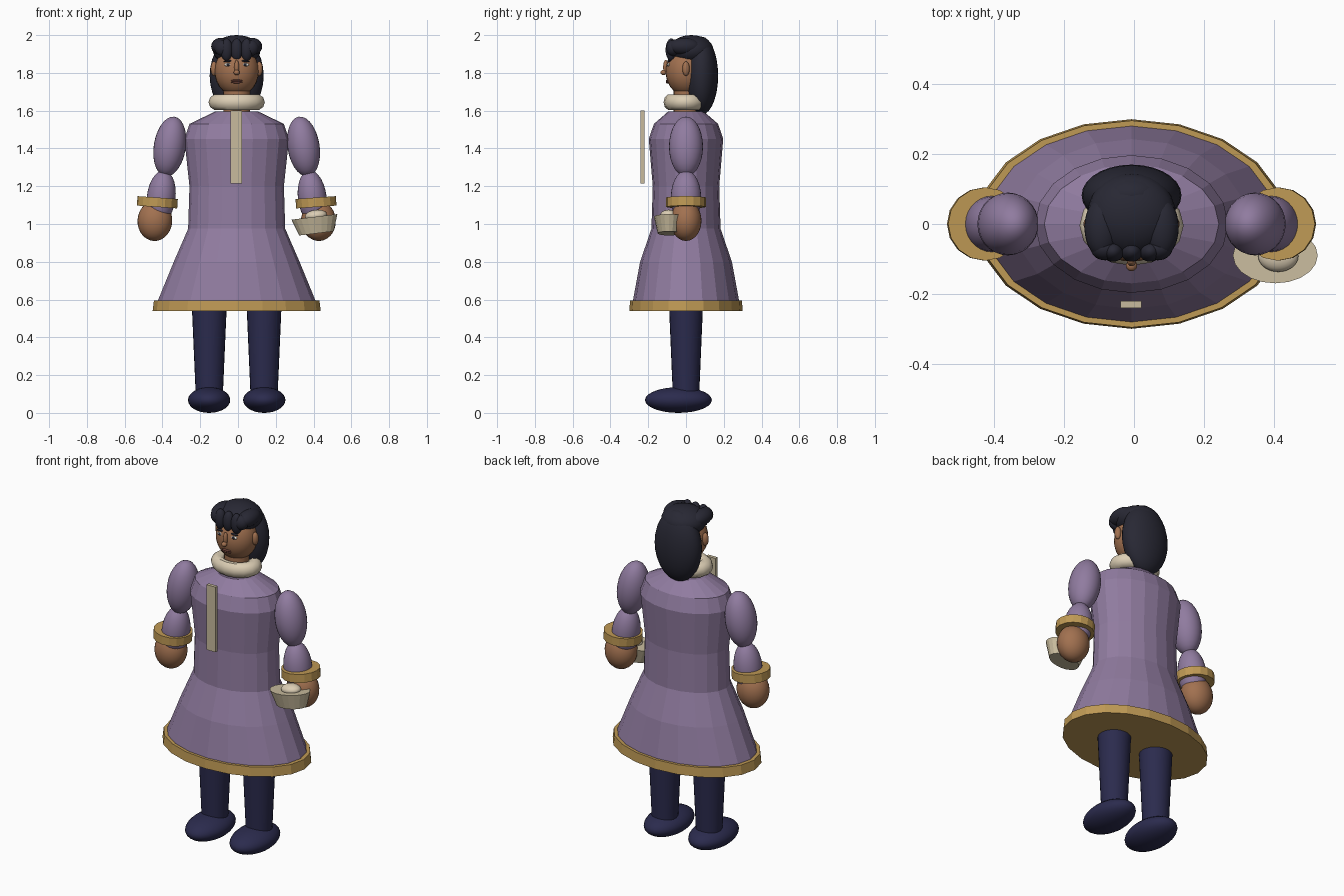
import bpy, bmesh, math
from mathutils import Matrix, Vector

cube = bpy.data.objects.get("Cube")
if cube:
    bpy.data.objects.remove(cube, do_unlink=True)

CX = -0.007  # body axis


def material(name, r, g, b):
    m = bpy.data.materials.new(name)
    m.use_nodes = True
    m.diffuse_color = (r, g, b, 1)
    m.node_tree.nodes["Principled BSDF"].inputs["Base Color"].default_value = (r, g, b, 1)
    return m


PURPLE = material("purple_cloth", .28, .2, .35)
GOLD = material("gold_trim", .52, .32, .09)
SKIN = material("brown_skin", .36, .165, .08)
HAIR = material("black_hair", .021, .021, .034)
NAVY = material("navy_trousers", .024, .024, .075)
BEIGE = material("beige_linen", .58, .5, .34)
CREAM = material("cream_wool", .72, .62, .46)
LIPS = material("dark_lips", .17, .06, .045)
WHITE = material("eye_white", .8, .78, .72)


def finish(name, bm, mat, smooth):
    bmesh.ops.recalc_face_normals(bm, faces=bm.faces)
    me = bpy.data.meshes.new(name)
    bm.to_mesh(me)
    bm.free()
    me.materials.append(mat)
    ob = bpy.data.objects.new(name, me)
    bpy.context.collection.objects.link(ob)
    if smooth:
        bpy.ops.object.select_all(action='DESELECT')
        ob.select_set(True)
        bpy.context.view_layer.objects.active = ob
        bpy.ops.object.shade_smooth_by_angle(angle=math.radians(40))
    return ob


def place(bm, loc, size, tilt):
    """Scale, lean about the y axis, then move."""
    m = (Matrix.Translation((loc[0] + CX, loc[1], loc[2]))
         @ Matrix.Rotation(math.radians(tilt), 4, 'Y')
         @ Matrix.Diagonal((*size, 1)))
    bmesh.ops.transform(bm, matrix=m, verts=bm.verts)


def ball(name, mat, loc, size, tilt=0, segs=28):
    bm = bmesh.new()
    bmesh.ops.create_uvsphere(bm, u_segments=segs, v_segments=segs // 2, radius=1)
    place(bm, loc, size, tilt)
    return finish(name, bm, mat, True)


def frustum(name, mat, loc, size, top=1.0, tilt=0, segs=24, smooth=False):
    """Closed cylinder; size is bottom x radius, y radius, full height."""
    bm = bmesh.new()
    bmesh.ops.create_cone(bm, cap_ends=True, segments=segs, radius1=1, radius2=top, depth=1)
    place(bm, loc, size, tilt)
    return finish(name, bm, mat, smooth)


def box(name, mat, loc, size):
    bm = bmesh.new()
    bmesh.ops.create_cube(bm, size=1)
    place(bm, loc, size, 0)
    return finish(name, bm, mat, False)


def loft(name, mat, rings, segs=20):
    """Stack of ellipses (x radius, y radius, z), capped at both ends."""
    bm = bmesh.new()
    loops = []
    for rx, ry, z in rings:
        angles = [math.tau * i / segs for i in range(segs)]
        loops.append([bm.verts.new((CX + rx * math.cos(a), ry * math.sin(a), z)) for a in angles])
    for low, high in zip(loops, loops[1:]):
        for i in range(segs):
            j = (i + 1) % segs
            bm.faces.new((low[i], low[j], high[j], high[i]))
    bm.faces.new(loops[0][::-1])
    bm.faces.new(loops[-1])
    return finish(name, bm, mat, False)


# Coat and its gold hem
loft("coat", PURPLE, [(.43, .285, .545), (.415, .28, .6), (.333, .243, .8), (.257, .183, .975),
                      (.25, .176, 1.2), (.277, .197, 1.45), (.25, .17, 1.53), (.115, .095, 1.595)])
loft("coat_hem", GOLD, [(.445, .3, .54), (.438, .296, .595)])
box("front_sash", BEIGE, (-.002, -.23, 1.407), (.06, .02, .386))

# Limbs, mirrored
for side, s in (("right", -1), ("left", 1)):
    frustum(side + "_leg", NAVY, (s * .145, 0, .33), (.072, .07, .46), 1.28, smooth=True)
    ball(side + "_shoe", NAVY, (s * .146, -.04, .068), (.112, .177, .068))
    ball(side + "_upper_sleeve", PURPLE, (s * .354, 0, 1.41), (.085, .09, .16), -s * 9)
    ball(side + "_lower_sleeve", PURPLE, (s * .4, 0, 1.14), (.076, .08, .145), -s * 7)
    frustum(side + "_cuff", GOLD, (s * .42, 0, 1.115), (.107, .105, .05), tilt=s * -4, segs=16)
    ball(side + "_hand", SKIN, (s * .433, 0, 1.017), (.092, .082, .107), -s * 4)

# Bowl held in the left hand
frustum("bowl", BEIGE, (.417, -.09, .994), (.092, .06, .088), 1.33, -7, 20)
ball("bowl_filling", CREAM, (.42, -.092, 1.045), (.058, .045, .03), -7)

# Neck and woollen collar
frustum("neck", SKIN, (0, 0, 1.65), (.07, .065, .16), smooth=True)
bm = bmesh.new()
STEPS, TUBE = 16, 10
for i in range(STEPS):
    a = math.tau * i / STEPS
    for j in range(TUBE):
        b = math.tau * j / TUBE
        r = 1 + .42 * math.cos(b)
        bm.verts.new((r * math.cos(a), r * math.sin(a), math.sin(b)))
bm.verts.ensure_lookup_table()
for i in range(STEPS):
    for j in range(TUBE):
        p, q = i * TUBE, (i + 1) % STEPS * TUBE
        k = (j + 1) % TUBE
        bm.faces.new([bm.verts[n] for n in (p + j, q + j, q + k, p + k)])
place(bm, (0, -.004, 1.645), (.105, .081, .043), 0)
finish("collar", bm, CREAM, True)

# Head and face
ball("head", SKIN, (0, 0, 1.81), (.117, .108, .132))
ball("nose_bridge", SKIN, (0, -.107, 1.83), (.013, .014, .038))
ball("nose_tip", SKIN, (0, -.119, 1.802), (.016, .016, .014))
for z, h in ((1.759, .006), (1.751, .007)):
    ball("lip", LIPS, (0, -.098, z), (.03, .009, h))
for side, s in (("right", -1), ("left", 1)):
    ball(side + "_ear", SKIN, (s * .12, 0, 1.822), (.018, .019, .038))
    ball(side + "_eye", WHITE, (s * .045, -.092, 1.843), (.02, .008, .009))
    ball(side + "_iris", HAIR, (s * .045, -.098, 1.843), (.008, .005, .008))
    ball(side + "_eyebrow", HAIR, (s * .045, -.09, 1.862), (.024, .008, .005), s * 6)

# Hair: long back, crown, side lumps and fringe
ball("back_hair", HAIR, (0, .082, 1.785), (.143, .088, .207))
ball("crown_hair", HAIR, (0, .028, 1.92), (.126, .118, .08))
for side, s in (("right", -1), ("left", 1)):
    ball(side + "_temple_hair", HAIR, (s * .085, -.01, 1.94), (.05, .085, .045))
    ball(side + "_front_lump", HAIR, (s * .075, -.07, 1.932), (.042, .034, .042))
for x in (-.053, 0, .053):
    ball("fringe_lock", HAIR, (x, -.078, 1.922), (.032, .03, .06))
